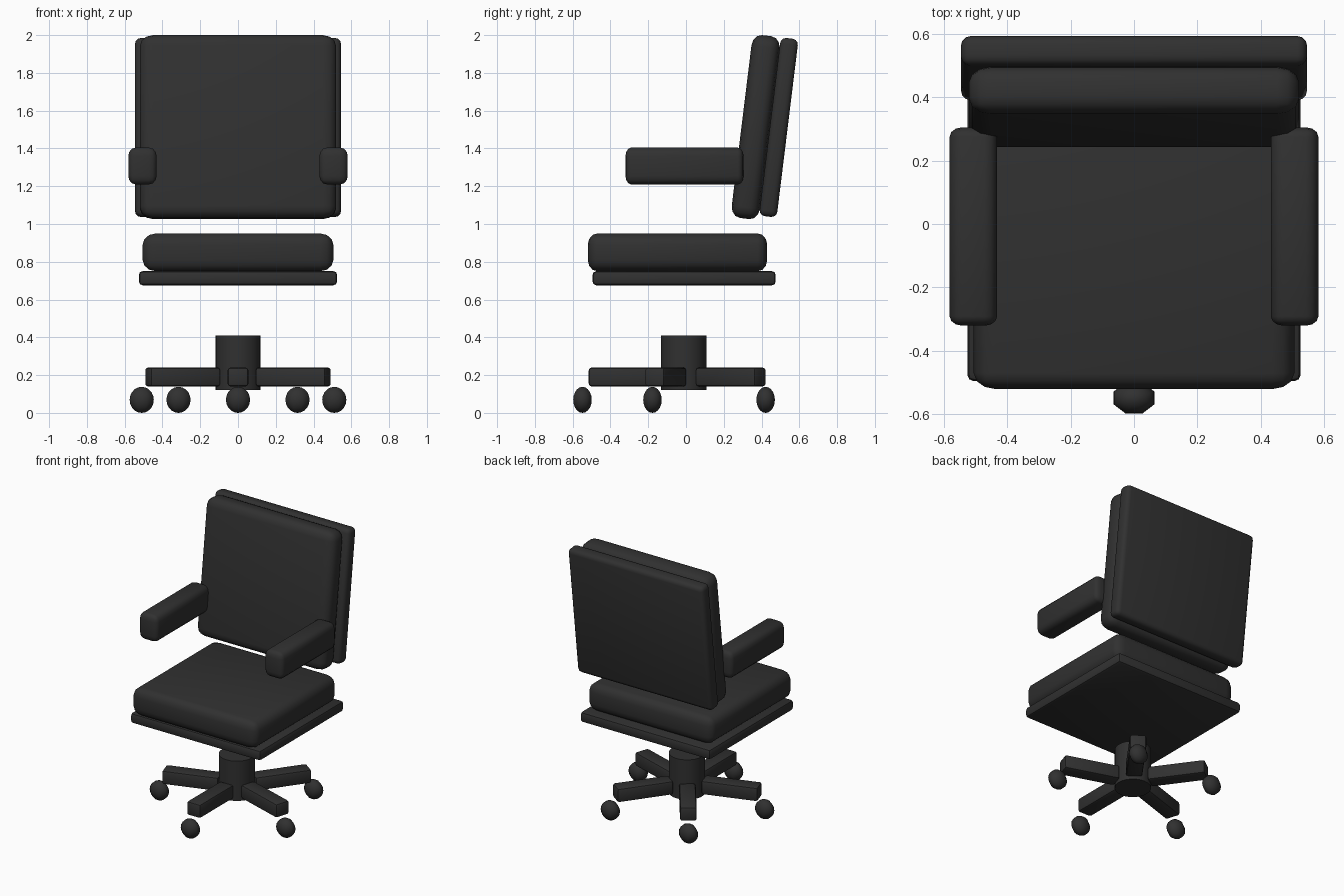
import bpy, bmesh, math
from mathutils import Matrix, Vector

if "Cube" in bpy.data.objects:
    bpy.data.objects.remove(bpy.data.objects["Cube"])

black = bpy.data.materials.new("charcoal black")
black.diffuse_color = (0.03, 0.03, 0.03, 1)
black.use_nodes = True
black.node_tree.nodes["Principled BSDF"].inputs["Base Color"].default_value = black.diffuse_color


def finish(name, bm, loc, rot=(0, 0, 0), angle=40):
    bmesh.ops.recalc_face_normals(bm, faces=bm.faces[:])
    me = bpy.data.meshes.new(name)
    bm.to_mesh(me)
    bm.free()
    me.materials.append(black)
    ob = bpy.data.objects.new(name, me)
    ob.location, ob.rotation_euler = loc, rot
    bpy.context.collection.objects.link(ob)
    bpy.ops.object.select_all(action='DESELECT')
    ob.select_set(True)
    bpy.context.view_layer.objects.active = ob
    bpy.ops.object.shade_smooth_by_angle(angle=math.radians(angle))
    return ob


def padded_box(name, size, bevel, loc, rot=(0, 0, 0), segments=3):
    """Rounded box with a separate rounding radius along each axis."""
    bm = bmesh.new()
    bmesh.ops.create_cube(bm, size=1)
    bmesh.ops.scale(bm, vec=[s / b for s, b in zip(size, bevel)], verts=bm.verts[:])
    bmesh.ops.bevel(bm, geom=bm.edges[:], offset=1, segments=segments,
                    profile=0.5, affect='EDGES')
    bmesh.ops.scale(bm, vec=bevel, verts=bm.verts[:])
    return finish(name, bm, loc, rot)


# Seat
padded_box("seat_cushion", (1.01, 0.95, 0.20), (0.07, 0.05, 0.06), (0, -0.045, 0.85))
padded_box("seat_plate", (1.05, 0.97, 0.075), (0.02, 0.02, 0.02), (0, -0.01, 0.713), segments=2)

# Reclined backrest
lean = (math.radians(-7), 0, 0)
padded_box("back_cushion", (1.04, 0.15, 0.975), (0.07, 0.05, 0.06), (0, 0.369, 1.513), lean)
padded_box("back_panel", (1.09, 0.094, 0.95), (0.03, 0.03, 0.03), (0, 0.491, 1.511), lean)

# Armrests
for side, label in ((-1, "left"), (1, "right")):
    padded_box(f"armrest_{label}", (0.15, 0.625, 0.195), (0.04, 0.03, 0.045),
               (side * 0.506, -0.008, 1.307))

# Base hub
CY = -0.012
bm = bmesh.new()
bmesh.ops.create_cone(bm, cap_ends=True, segments=24, radius1=0.12, radius2=0.12, depth=0.29)
finish("base_hub", bm, (0, CY, 0.265))

# Five legs, each with a caster
for i in range(5):
    a = math.radians(72 * i)
    d = Vector((math.sin(a), -math.cos(a), 0))
    p = d * 0.308
    padded_box(f"base_leg_{i + 1}", (0.11, 0.39, 0.10), (0.015, 0.015, 0.015),
               (p.x, CY + p.y, 0.19), (0, 0, a), segments=2)
    bm = bmesh.new()
    bmesh.ops.create_uvsphere(bm, u_segments=8, v_segments=10, radius=1,
                              matrix=Matrix.Rotation(math.radians(22.5), 4, 'Z'))
    k = 1 / math.cos(math.radians(22.5))
    bmesh.ops.scale(bm, vec=(0.064 * k, 0.049 * k, 0.069), verts=bm.verts[:])
    p = d * 0.536
    finish(f"caster_{i + 1}", bm, (p.x, CY + p.y, 0.069), angle=60)
